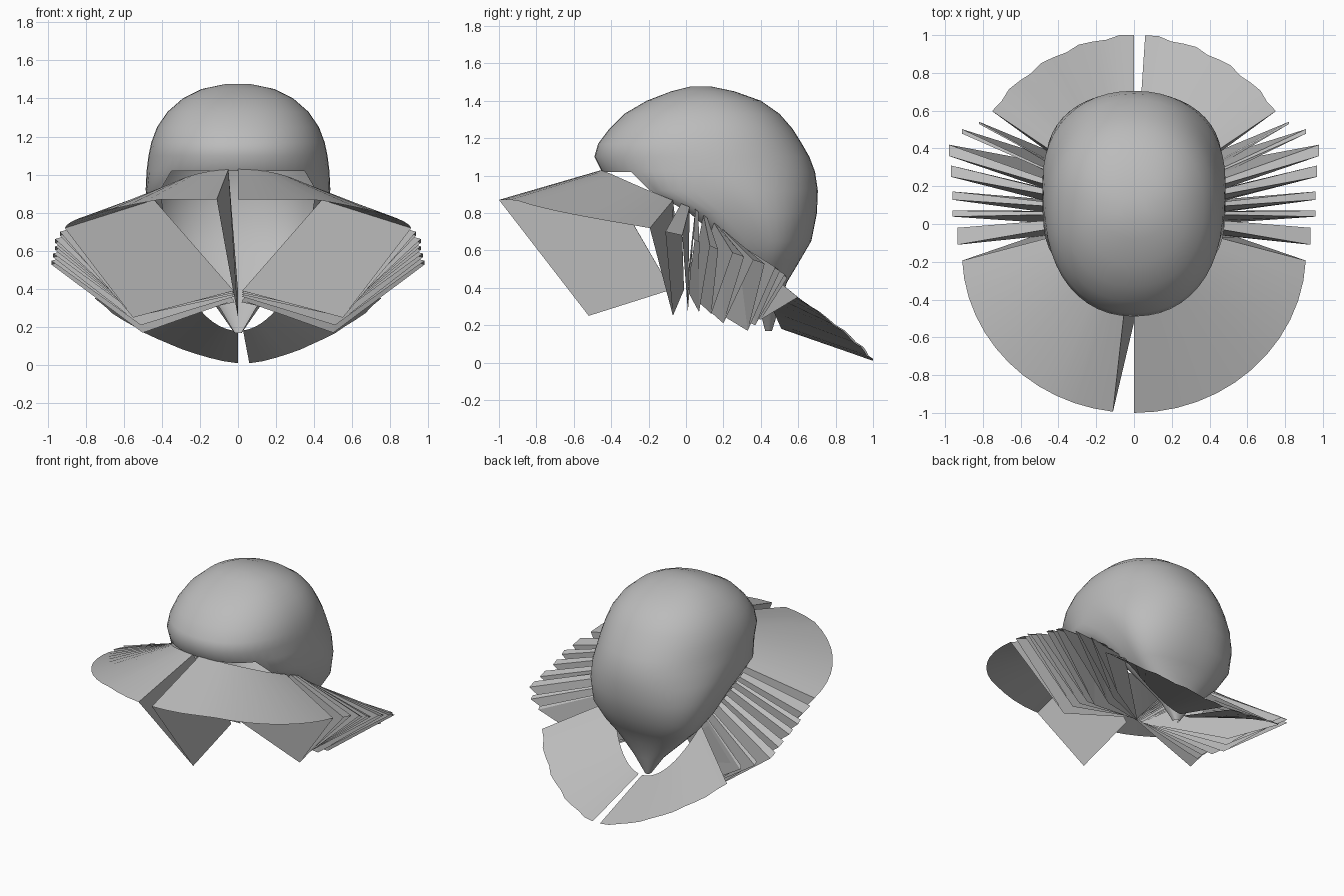
import bpy
import bmesh
from math import sin, cos, pi, radians, atan2, copysign
from mathutils import Vector

cube = bpy.data.objects.get("Cube")
if cube:
    bpy.data.objects.remove(cube, do_unlink=True)

cloth = bpy.data.materials.new("grey cloth")
cloth.use_nodes = True
grey = (0.5, 0.5, 0.5, 1)
cloth.diffuse_color = grey
cloth.node_tree.nodes["Principled BSDF"].inputs["Base Color"].default_value = grey


def finish(bm, name, angle):
    """Turn a bmesh into a shaded object."""
    mesh = bpy.data.meshes.new(name)
    bm.to_mesh(mesh)
    bm.free()
    mesh.materials.append(cloth)
    obj = bpy.data.objects.new(name, mesh)
    bpy.context.scene.collection.objects.link(obj)
    bpy.ops.object.select_all(action='DESELECT')
    obj.select_set(True)
    bpy.context.view_layer.objects.active = obj
    bpy.ops.object.shade_smooth_by_angle(angle=radians(angle))
    return obj


def interpolate(table, value):
    """Linear lookup in a table of (key, result) pairs with rising keys."""
    for (k0, r0), (k1, r1) in zip(table, table[1:]):
        if value <= k1:
            f = max(0, (value - k0) / (k1 - k0))
            return r0 + (r1 - r0) * f
    return table[-1][1]


# Crown: horizontal slices as (height, front y, back y, half width)
slices = [
    (.17, .42, .46, .02), (.3, .38, .5, .11), (.43, .31, .54, .24),
    (.53, .25, .6, .34), (.65, .15, .67, .42), (.8, -.04, .7, .465),
    (.92, -.27, .705, .485), (1.02, -.45, .69, .48), (1.1, -.49, .66, .47),
    (1.17, -.47, .62, .455), (1.25, -.41, .57, .425), (1.33, -.33, .5, .37),
    (1.4, -.21, .4, .29), (1.45, -.08, .26, .19), (1.475, .02, .14, .07)]
SIDES = 48
bm = bmesh.new()
rings = []
for z, front, back, half in slices:
    ring = []
    for i in range(SIDES):
        a = 2 * pi * i / SIDES
        c, s = cos(a), sin(a)
        # the front of the low slices is blunt, following the open face
        power = .5 if s < 0 and z < 1 else .92
        x = copysign(abs(c) ** power, c) * half
        y = (front + back) / 2 + copysign(abs(s) ** power, s) * (back - front) / 2
        ring.append(bm.verts.new((x, y, z)))
    rings.append(ring)
for (z, *_), low, high in zip(slices, rings, rings[1:]):
    for i in range(SIDES):
        j = (i + 1) % SIDES
        # the face opening
        if z < 1 and sin(2 * pi * (i + .5) / SIDES) < -.7:
            continue
        bm.faces.new((low[i], low[j], high[j], high[i]))
bm.faces.new(rings[-1])
finish(bm, "crown", 60)

# Brim: one pleated sheet from the crown edge, dipping to the hub in the folds
edge_heights = [(-.45, 1.03), (-.2, .92), (.05, .82), (.2, .71),
                (.33, .57), (.42, .38), (.51, .18)]


def crown_edge(p):
    a = atan2(p.x, -p.y)
    y = .03 - .48 * cos(a)
    return Vector((.45 * sin(a), y, interpolate(edge_heights, y)))


def hub(p):
    """Inner end of a valley fold, close to the middle."""
    return Vector((p.x * .04, p.y * .15, .39 - .15 * max(p.y, 0)))


def sheet(name, rim, flip):
    """Cloth through a run of (rim point, is a valley) pairs."""
    bm = bmesh.new()
    for (p, p_low), (q, q_low) in zip(rim, rim[1:]):
        a = hub(p) if p_low else crown_edge(p)
        b = hub(q) if q_low else crown_edge(q)
        points = (b, q, p, a) if flip else (a, p, q, b)
        bm.faces.new([bm.verts.new(v) for v in points])
    bmesh.ops.remove_doubles(bm, verts=bm.verts, dist=.0005)
    return finish(bm, name, 30)


def front_rim(start, side):
    points = []
    for i in range(13):
        a = radians(start + (78 - start) * i / 12)
        drop = max(0, a - .42)
        r = 1 - .07 * (a / 1.36) ** 3
        points.append(Vector((side * r * sin(a), -r * cos(a), .87 - .16 * drop)))
    return points


def back_rim(start, side):
    points = []
    for i in range(13):
        f = i / 12
        a = radians(start + (51.5 - start) * f)
        r = 1 - .04 * f + .008 * sin(i * 2.1)
        points.append(Vector((side * r * sin(a), r * cos(a), .01 + .34 * f ** 1.4)))
    return points


# Pleats as (tip x, tip y, half width) from front to back
pleats = [(.935, -.065, .045), (.96, .055, .016), (.96, .15, .022),
          (.97, .28, .03), (.98, .39, .03), (.91, .49, .012), (.82, .535, .006)]
valley_y = [-.07, .01, .07, .135, .2, .33, .37, .4]
valley_z = [.25, .27, .27, .26, .21, .17, .2, .23]
centre_valley = (Vector((0, -.52, .25)), True)

for side, label in ((1, "left"), (-1, "right")):
    # the deep fold at the centre front opens each half
    rim = [centre_valley]
    rim += [(p, False) for p in front_rim(0 if side > 0 else 6.4, side)]
    for i, (y, z) in enumerate(zip(valley_y, valley_z)):
        rim.append((Vector((side * (.55 - .01 * i), y, z)), True))
        if i < len(pleats):
            x, tip_y, w = pleats[i]
            tip_z = .69 - .038 * i
            rim += [(Vector((side * x, tip_y - w, tip_z + .01)), False),
                    (Vector((side * x, tip_y + w, tip_z - .01)), False)]
    rim += [(p, False) for p in reversed(back_rim(3.4 if side > 0 else 0, side))]
    sheet(label + "_pleated_brim", rim, side < 0)
